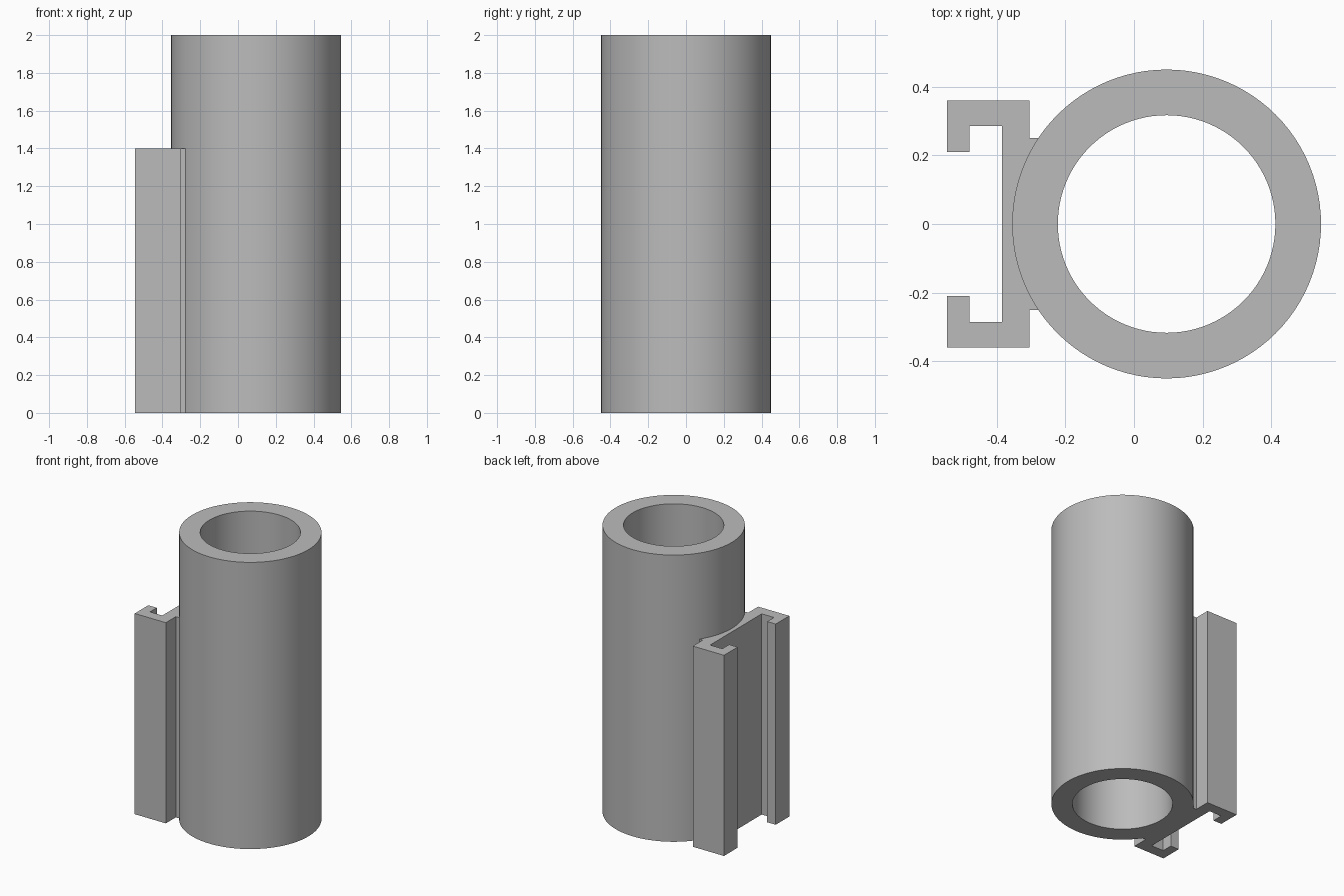
import bpy, bmesh, math
from mathutils import Vector

cube = bpy.data.objects.get("Cube")
if cube:
    bpy.data.objects.remove(cube, do_unlink=True)

CENTRE_X, OUTER, INNER = 0.095, 0.45, 0.317
TUBE_HEIGHT, RAIL_HEIGHT = 2.0, 1.4

grey = bpy.data.materials.new("plain grey")
grey.use_nodes = True
colour = (0.5, 0.5, 0.5, 1)
grey.diffuse_color = colour
grey.node_tree.nodes["Principled BSDF"].inputs["Base Color"].default_value = colour


def finish(name, bm):
    """Turn a bmesh into a named object with crisp edges and smooth curves."""
    bmesh.ops.recalc_face_normals(bm, faces=bm.faces)
    mesh = bpy.data.meshes.new(name)
    bm.to_mesh(mesh)
    bm.free()
    mesh.materials.append(grey)
    obj = bpy.data.objects.new(name, mesh)
    bpy.context.collection.objects.link(obj)
    bpy.ops.object.select_all(action="DESELECT")
    obj.select_set(True)
    bpy.context.view_layer.objects.active = obj
    bpy.ops.object.shade_smooth_by_angle(angle=math.radians(30))
    return obj


# Hollow tube: the wall section spun around its axis
bm = bmesh.new()
section = [(INNER, 0), (OUTER, 0), (OUTER, TUBE_HEIGHT), (INNER, TUBE_HEIGHT)]
verts = [bm.verts.new((CENTRE_X + r, 0, z)) for r, z in section]
edges = [bm.edges.new((verts[i - 1], verts[i])) for i in range(4)]
bmesh.ops.spin(bm, geom=verts + edges, cent=(CENTRE_X, 0, 0), axis=(0, 0, 1),
               angle=math.tau, steps=96, use_merge=True)
bmesh.ops.remove_doubles(bm, verts=bm.verts, dist=1e-4)
finish("tube", bm)

# Slotted rail: half outline from the slot floor round to the tube, mirrored in y
half = [(-0.385, 0.285), (-0.48, 0.285), (-0.48, 0.21), (-0.545, 0.21),
        (-0.545, 0.36), (-0.305, 0.36), (-0.305, 0.25)]
# Seat that hugs the tube, sunk slightly into its wall
seat_radius = OUTER - 0.003
spread = math.asin(0.25 / seat_radius)
seat = []
for i in range(17):
    a = spread * (1 - i / 8)
    seat.append((CENTRE_X - seat_radius * math.cos(a), seat_radius * math.sin(a)))
outline = half + seat + [(x, -y) for x, y in reversed(half)]

bm = bmesh.new()
base = bm.faces.new([bm.verts.new((x, y, 0)) for x, y in outline])
top = bmesh.ops.extrude_face_region(bm, geom=[base], use_keep_orig=True)["geom"]
bmesh.ops.translate(bm, vec=Vector((0, 0, RAIL_HEIGHT)),
                    verts=[v for v in top if isinstance(v, bmesh.types.BMVert)])
finish("slotted_rail", bm)
